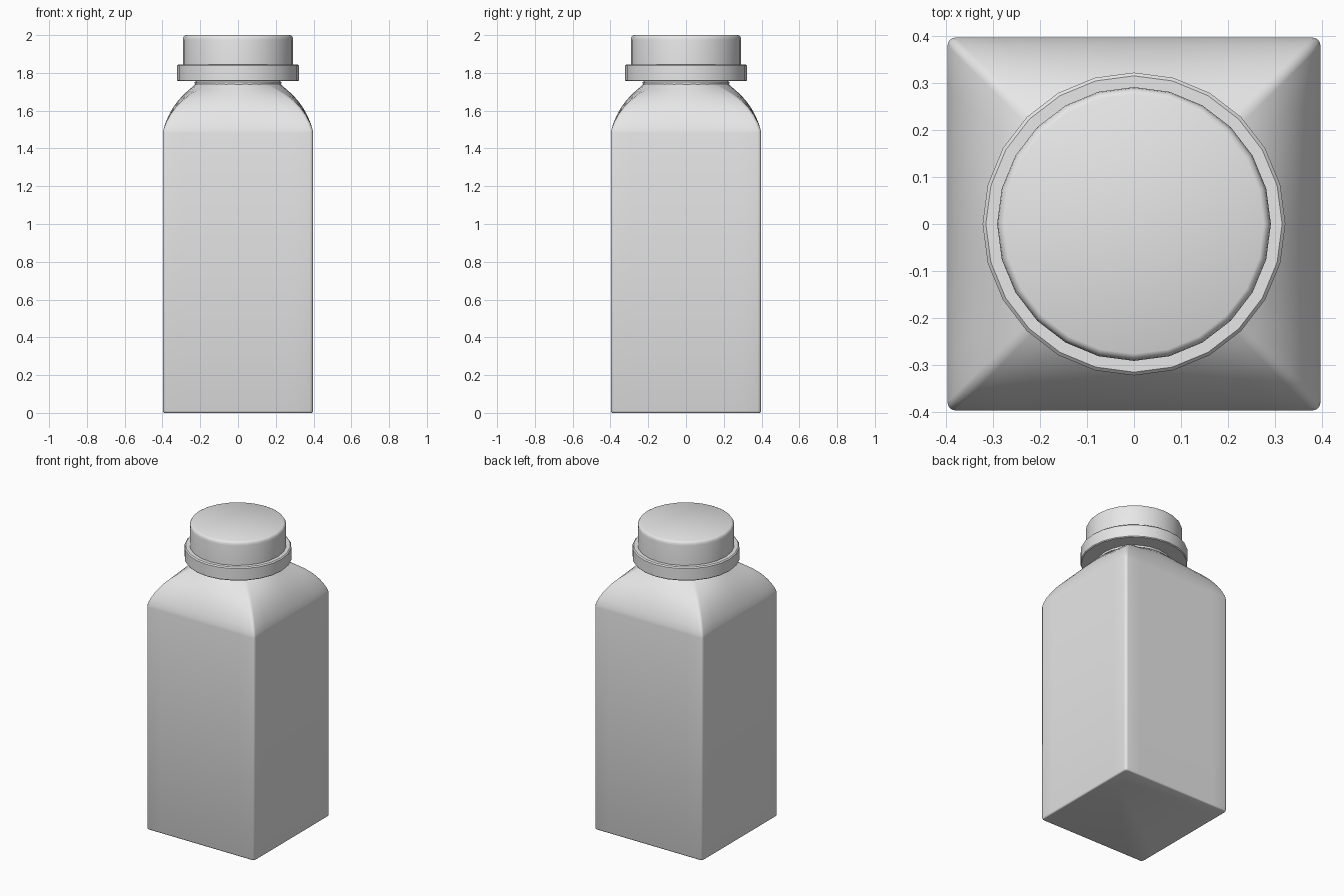
import bpy, bmesh, math

cube = bpy.data.objects.get("Cube")
if cube:
    bpy.data.objects.remove(cube)

# Single plain grey material
grey = bpy.data.materials.new("plain_grey")
grey.use_nodes = True
grey.diffuse_color = (0.8, 0.8, 0.8, 1)
grey.node_tree.nodes["Principled BSDF"].inputs["Base Color"].default_value = (0.8, 0.8, 0.8, 1)


def loft(name, rings, sharp_angle):
    """Skin a stack of closed point rings and cap both ends."""
    bm = bmesh.new()
    loops = [[bm.verts.new(p) for p in ring] for ring in rings]
    n = len(loops[0])
    for a, b in zip(loops, loops[1:]):
        for i in range(n):
            j = (i + 1) % n
            bm.faces.new((a[i], a[j], b[j], b[i]))
    bm.faces.new(loops[0][::-1])
    bm.faces.new(loops[-1])
    mesh = bpy.data.meshes.new(name)
    bm.to_mesh(mesh)
    bm.free()
    mesh.materials.append(grey)
    obj = bpy.data.objects.new(name, mesh)
    bpy.context.collection.objects.link(obj)
    bpy.ops.object.select_all(action='DESELECT')
    obj.select_set(True)
    bpy.context.view_layer.objects.active = obj
    bpy.ops.object.shade_smooth_by_angle(angle=math.radians(sharp_angle))
    return obj


def circle_ring(radius, z, n=24):
    return [(radius * math.cos(math.tau * i / n), radius * math.sin(math.tau * i / n), z)
            for i in range(n)]


def body_ring(half, z, blend, corner=0.018, side=8, arc=4):
    """Rounded square of the given half width, blended towards a circle."""
    flat = half - corner
    quarter = [(half, -flat + 2 * flat * i / side) for i in range(side)]
    quarter += [(flat + corner * math.cos(math.pi / 2 * i / arc),
                 flat + corner * math.sin(math.pi / 2 * i / arc)) for i in range(arc)]
    ring = []
    for k in range(4):
        c, s = round(math.cos(k * math.pi / 2)), round(math.sin(k * math.pi / 2))
        for px, py in quarter:
            x, y = px * c - py * s, px * s + py * c
            scale = 1 - blend + blend * half / math.hypot(x, y)
            ring.append((x * scale, y * scale, z))
    return ring


# Square bottle body with a domed shoulder running into a round neck
body_profile = [  # half width, height, roundness
    (0.390, 0.000, 0), (0.395, 0.002, 0), (0.398, 0.010, 0),
    (0.398, 1.480, 0), (0.395, 1.500, 0), (0.384, 1.535, 0.02),
    (0.367, 1.575, 0.06), (0.345, 1.615, 0.13), (0.318, 1.652, 0.24),
    (0.288, 1.685, 0.42), (0.258, 1.712, 0.68), (0.235, 1.732, 0.92),
    (0.225, 1.742, 1),
]
loft("bottle_body", [body_ring(*p) for p in body_profile], 50)

# Round neck between shoulder and cap
loft("neck", [circle_ring(r, z) for r, z in
              [(0.222, 1.72), (0.229, 1.745), (0.229, 1.752), (0.222, 1.756), (0.222, 1.80)]], 35)

# Tamper ring below the cap
loft("tamper_ring", [circle_ring(r, z) for r, z in
                     [(0.318, 1.756), (0.323, 1.761), (0.323, 1.838), (0.316, 1.845)]], 35)

# Screw cap with a rounded top edge
loft("cap", [circle_ring(r, z) for r, z in
             [(0.292, 1.80), (0.292, 1.975), (0.290, 1.987), (0.285, 1.996), (0.277, 2.0)]], 35)
